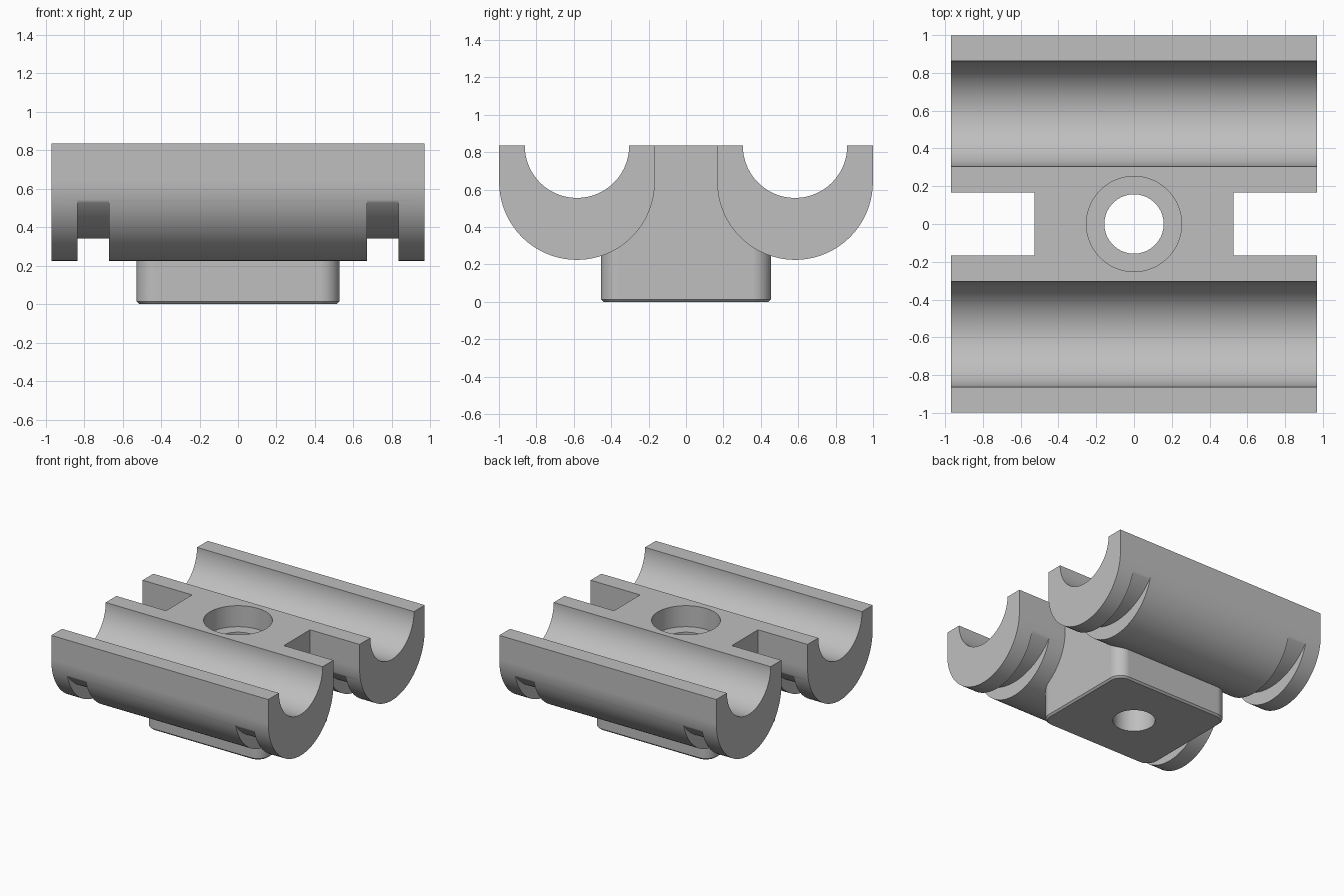
import bpy
import bmesh
from math import cos, sin, radians

cube = bpy.data.objects.get("Cube")
if cube:
    bpy.data.objects.remove(cube, do_unlink=True)

TOP = 0.835          # flat top height
RAW = 0.95           # parts start taller and are trimmed flush
HALF = 0.97          # half length of the cradles
CY = 0.583           # cradle centre line

grey = bpy.data.materials.new("plain_grey")
grey.use_nodes = True
colour = (0.52, 0.52, 0.52, 1)
grey.diffuse_color = colour
grey.node_tree.nodes["Principled BSDF"].inputs["Base Color"].default_value = colour


def finish(name, bm):
    bmesh.ops.recalc_face_normals(bm, faces=bm.faces)
    mesh = bpy.data.meshes.new(name)
    bm.to_mesh(mesh)
    bm.free()
    mesh.materials.append(grey)
    obj = bpy.data.objects.new(name, mesh)
    bpy.context.collection.objects.link(obj)
    return obj


def arc(y, z, r, a0, a1, n):
    steps = [radians(a0 + (a1 - a0) * i / n) for i in range(n + 1)]
    return [(y + r * cos(a), z + r * sin(a)) for a in steps]


def prism(name, profile, x0, x1):
    """Extrude a (y, z) outline along x."""
    bm = bmesh.new()
    face = bm.faces.new([bm.verts.new((x0, y, z)) for y, z in profile])
    out = bmesh.ops.extrude_face_region(bm, geom=[face])
    moved = [v for v in out["geom"] if isinstance(v, bmesh.types.BMVert)]
    bmesh.ops.translate(bm, verts=moved, vec=(x1 - x0, 0, 0))
    return finish(name, bm)


def cylinder(name, r, z0, z1):
    bm = bmesh.new()
    bmesh.ops.create_cone(bm, cap_ends=True, segments=96, radius1=r, radius2=r, depth=z1 - z0)
    bmesh.ops.translate(bm, verts=bm.verts, vec=(0, 0, (z0 + z1) / 2))
    return finish(name, bm)


def rounded_block(name, hx, hy, height):
    bm = bmesh.new()
    bmesh.ops.create_cube(bm, size=1)
    for v in bm.verts:
        v.co = (v.co.x * 2 * hx, v.co.y * 2 * hy, (v.co.z + 0.5) * height)
    upright = [e for e in bm.edges if abs(e.verts[0].co.z - e.verts[1].co.z) > 0.1]
    bmesh.ops.bevel(bm, geom=upright, offset=0.1, segments=14, profile=0.5, affect='EDGES')
    rim = [e for e in bm.edges if all(v.co.z < 0.001 for v in e.verts)]
    bmesh.ops.bevel(bm, geom=rim, offset=0.014, segments=1, affect='EDGES')
    return finish(name, bm)


def combine(target, tool, operation):
    """Apply a boolean and discard the tool."""
    mod = target.modifiers.new("cut", 'BOOLEAN')
    mod.operation = operation
    mod.solver = 'EXACT'
    mod.object = tool
    bpy.context.view_layer.objects.active = target
    bpy.ops.object.modifier_apply(modifier=mod.name)
    bpy.data.objects.remove(tool, do_unlink=True)


# Central block with the two cradles joined on
body = rounded_block("double_rod_clamp", 0.527, 0.455, RAW)
for side in (-1, 1):
    y = side * CY
    outline = arc(y, 0.641, 0.416, 180, 360, 80) + [(y + 0.416, RAW), (y - 0.416, RAW)]
    combine(body, prism("cradle", outline, -HALF, HALF), 'UNION')

# Trim the top flush
trim = [(-1.2, TOP), (1.2, TOP), (1.2, 1.2), (-1.2, 1.2)]
combine(body, prism("top_trim", trim, -1.2, 1.2), 'DIFFERENCE')

for side in (-1, 1):
    y = side * CY
    # Half-round rod channel
    channel = arc(y, TOP, 0.279, 180, 360, 80) + [(y + 0.279, 1), (y - 0.279, 1)]
    combine(body, prism("rod_channel", channel, -1.2, 1.2), 'DIFFERENCE')
    # Strap grooves under each end
    groove = arc(y, 0.847, 0.507, 212, 328, 48) + [(y + 0.43, 0.1), (y - 0.43, 0.1)]
    for x0 in (-0.835, 0.67):
        combine(body, prism("strap_groove", groove, x0, x0 + 0.165), 'DIFFERENCE')

# Screw hole and counterbore
combine(body, cylinder("screw_hole", 0.157, -0.1, 1), 'DIFFERENCE')
combine(body, cylinder("counterbore", 0.252, TOP - 0.17, 1), 'DIFFERENCE')

# Smooth curved walls, crisp edges
bpy.ops.object.select_all(action='DESELECT')
body.select_set(True)
bpy.context.view_layer.objects.active = body
bpy.ops.object.shade_smooth_by_angle(angle=radians(25))
weighted = body.modifiers.new("even_shading", 'WEIGHTED_NORMAL')
weighted.keep_sharp = True
